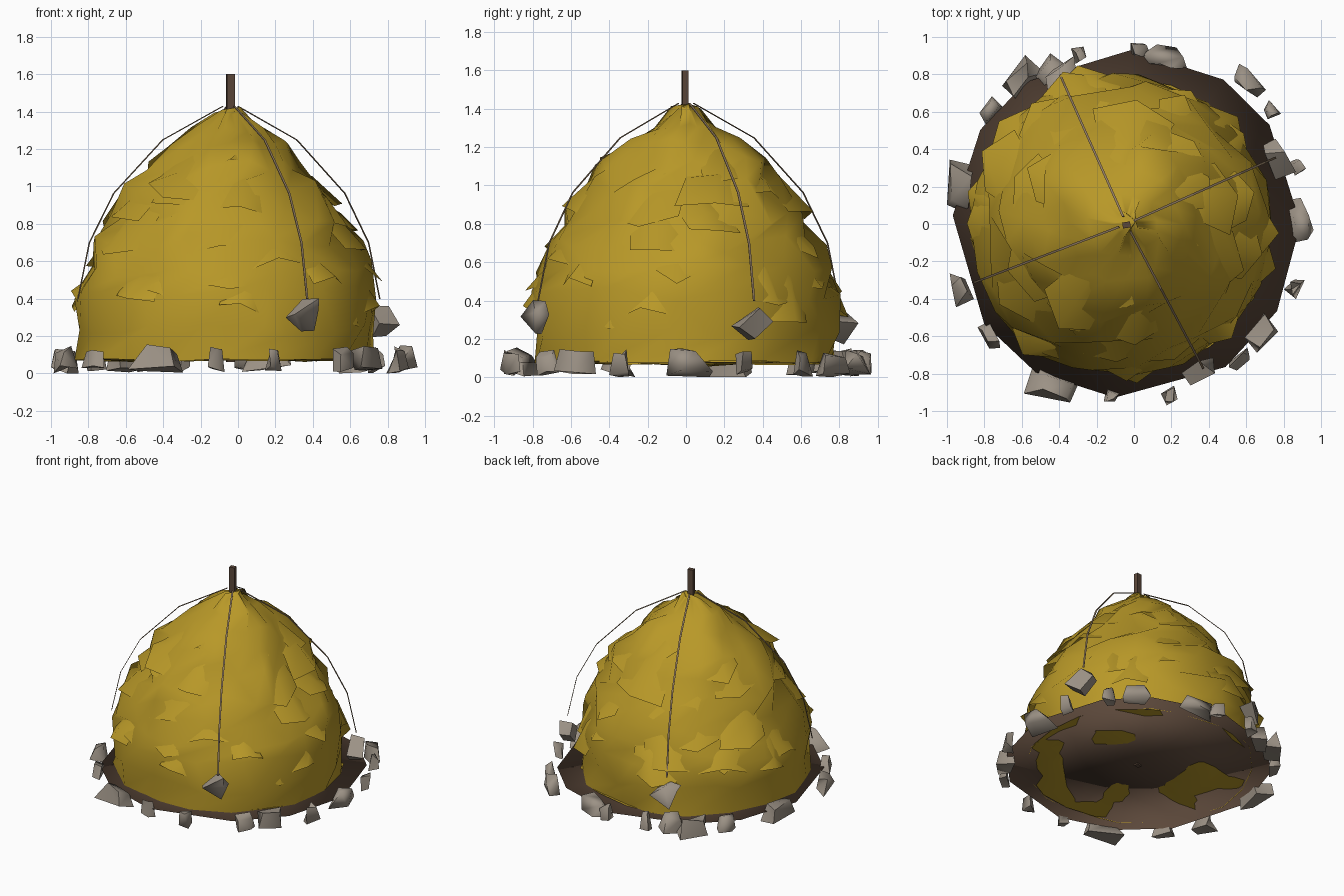
import bpy, bmesh, math, random
from math import cos, sin, pi
from mathutils import Vector, Matrix, noise

random.seed(5)
CX = -0.04

if bpy.data.objects.get("Cube"):
    bpy.data.objects.remove(bpy.data.objects["Cube"], do_unlink=True)


def material(name, rgb):
    m = bpy.data.materials.new(name)
    m.use_nodes = True
    m.diffuse_color = (*rgb, 1)
    m.node_tree.nodes["Principled BSDF"].inputs["Base Color"].default_value = (*rgb, 1)
    return m


HAY = material("golden hay", (0.48, 0.315, 0.021))
WOOD = material("dark brown wood", (0.105, 0.064, 0.042))
ROPE = material("tan rope", (0.27, 0.19, 0.115))
STONE = material("grey stone", (0.33, 0.285, 0.235))


def finish(name, bm, mat, angle=None):
    me = bpy.data.meshes.new(name)
    bm.to_mesh(me)
    bm.free()
    ob = bpy.data.objects.new(name, me)
    bpy.context.collection.objects.link(ob)
    me.materials.append(mat)
    if angle:
        bpy.ops.object.select_all(action="DESELECT")
        ob.select_set(True)
        bpy.context.view_layer.objects.active = ob
        bpy.ops.object.shade_smooth_by_angle(angle=math.radians(angle))


def polar(a, r, z):
    return Vector((CX + r * cos(a), r * sin(a), z))


def bridge(bm, lo, hi):
    for k in range(len(lo)):
        n = (k + 1) % len(lo)
        bm.faces.new((lo[k], lo[n], hi[n], hi[k]))


# Hay mound: lumpy rings following a dome profile
PROFILE = [(0.79, 0.075), (0.795, 0.25), (0.795, 0.42), (0.75, 0.56), (0.69, 0.7), (0.61, 0.85),
           (0.53, 1.0), (0.425, 1.12), (0.31, 1.23), (0.18, 1.31), (0.06, 1.4)]


def surface(a, z, out=0.0):
    r = PROFILE[-1][0]
    for (r0, z0), (r1, z1) in zip(PROFILE, PROFILE[1:]):
        if z <= z1:
            r = r0 + (r1 - r0) * (z - z0) / (z1 - z0)
            break
    bulge = 0.032 * cos(a - 3.4) * min(r / 0.4, 1)
    return polar(a, r + bulge + out, z)


SEGS = 20
bm = bmesh.new()
rings = []
for i, (r, z) in enumerate(PROFILE):
    lump = 0.022 if i < 3 else 0.058 if i < 8 else 0.025
    drop = 0.012 if i == 0 else 0.05 if i < 8 else 0.02
    ring = []
    for k in range(SEGS):
        a = 2 * pi * (k + i % 2 * 0.5 + random.uniform(-0.3, 0.3)) / SEGS
        p = surface(a, z, lump * random.uniform(-1, 1))
        p.z += drop * random.uniform(-1, 1)
        ring.append(bm.verts.new(p))
    rings.append(ring)
for lo, hi in zip(rings, rings[1:]):
    bridge(bm, lo, hi)
peak = bm.verts.new((CX + 0.05, 0.015, 1.425))
for k in range(SEGS):
    bm.faces.new((rings[-1][k], rings[-1][(k + 1) % SEGS], peak))

# Ragged flaps in loose layers: sunk at the top, flared at the lower edge
for z_row, count in ((0.44, 8), (0.6, 9), (0.8, 9), (0.98, 7), (1.14, 5)):
    for i in range(count):
        a = 2 * pi * (i + random.uniform(-0.4, 0.4)) / count + z_row * 9
        z = z_row + random.uniform(-0.08, 0.08)
        w = random.uniform(0.11, 0.2) / (1.3 - z * 0.75)
        h = random.uniform(0.18, 0.32)
        skew = random.uniform(-0.7, 0.7) * w
        flare = random.uniform(0.025, 0.09)
        vs = []
        for t in (0, 0.5, 1):
            row = []
            for s in (-1, 0, 1):
                out = flare * t * (1 - 0.6 * abs(s)) - 0.055 * (1 - t) - 0.025 * abs(s)
                lip = z + h * (0.5 - t) + random.uniform(-0.05, 0.05)
                p = surface(a + w * s + skew * t, lip, out + random.uniform(-0.015, 0.015))
                row.append(bm.verts.new(p))
            vs.append(row)
        for r in range(2):
            for c in range(2):
                bm.faces.new((vs[r + 1][c], vs[r + 1][c + 1], vs[r][c + 1], vs[r][c]))
finish("hay_mound", bm, HAY, 100)

# Uneven hay underside, dipping here and there through the base
bm = bmesh.new()
rows = []
for r in (0.78, 0.66, 0.54, 0.42, 0.3):
    ring = []
    for k in range(SEGS):
        p = polar(2 * pi * k / SEGS, r, 0)
        p.z = 0.076 + 0.04 * noise.noise(Vector((p.x * 3, p.y * 3, 5)))
        ring.append(bm.verts.new(p))
    rows.append(ring)
for lo, hi in zip(rows, rows[1:]):
    bridge(bm, lo, hi)
finish("hay_underside", bm, HAY, 60)

# Thin wooden base, a flat lens shaded smooth around its rim
bm = bmesh.new()
SIDES = 12
rim = [bm.verts.new(polar(2 * pi * k / SIDES + 0.09 * sin(k * 2), 0.93, 0.075)) for k in range(SIDES)]
under = bm.verts.new((CX, 0, 0.07))
upper = bm.verts.new((CX, 0, 0.08))
for k in range(SIDES):
    n = (k + 1) % SIDES
    bm.faces.new((rim[n], rim[k], under))
    bm.faces.new((rim[k], rim[n], upper))
finish("base_disc", bm, WOOD, 180)

# Square centre pole
bm = bmesh.new()
bmesh.ops.create_cube(bm, size=1)
bmesh.ops.transform(bm, verts=bm.verts, matrix=Matrix.Translation((CX, -0.005, 0.83))
                    @ Matrix.Rotation(0.15, 4, "Z") @ Matrix.Diagonal((0.042, 0.032, 1.54, 1)))
finish("centre_pole", bm, WOOD)

# Flat ropes draped from the top
ROPE_PATH = [(0.045, 1.43), (0.39, 1.25), (0.67, 0.965), (0.81, 0.7), (0.875, 0.4)]
ROPE_ANGLES = {"front": -62, "left": 24, "back": 114, "right": 201}
for side, deg in ROPE_ANGLES.items():
    a = math.radians(deg)
    across = Vector((-sin(a), cos(a), 0)) * 0.006
    bm = bmesh.new()
    prev = None
    for r, z in ROPE_PATH:
        low, top = polar(a, r - 0.003, z - 0.003), polar(a, r, z)
        cur = [bm.verts.new(p) for p in (low - across, low + across, top + across, top - across)]
        if prev:
            bridge(bm, prev, cur)
        else:
            bm.faces.new(cur)
        prev = cur
    bm.faces.new(prev)
    bmesh.ops.recalc_face_normals(bm, faces=bm.faces)
    finish(side + "_rope", bm, ROPE)


def stone(name, centre, size, yaw, tilt=0.0):
    """Chipped block with uneven corners."""
    bm = bmesh.new()
    bmesh.ops.create_cube(bm, size=1)
    for v in bm.verts:
        if v.co.z > 0:
            v.co.xy *= 0.7
        v.co += Vector([random.uniform(-0.24, 0.24) for _ in range(3)])
        v.co = Vector([c * s for c, s in zip(v.co, size)])
    turn = Matrix.Rotation(yaw, 3, "Z") @ Matrix.Rotation(tilt, 3, "Y")
    bmesh.ops.rotate(bm, verts=bm.verts, matrix=turn)
    bmesh.ops.translate(bm, verts=bm.verts, vec=centre)
    bmesh.ops.triangulate(bm, faces=bm.faces)
    for v in bm.verts:
        v.co.z = max(v.co.z, 0)
        v.co.x = min(max(v.co.x, -1), 1)
    bmesh.ops.recalc_face_normals(bm, faces=bm.faces)
    finish(name, bm, STONE, 75)


# Ring of stones: x, y, length
STONES = [(-.62, .76, .2), (-.45, .82, .15), (-.28, .91, .07), (-.77, .61, .12),
          (.02, .93, .1), (.16, .89, .18), (.61, .76, .17), (.73, .6, .08),
          (.89, .01, .19), (.86, -.34, .1), (.68, -.58, .17), (.56, -.73, .11),
          (.19, -.92, .07), (-.12, -.92, .07), (-.43, -.86, .22), (-.78, -.6, .12),
          (-.93, -.34, .13), (-.93, .2, .2), (.87, .31, .09)]
for i, (x, y, s) in enumerate(STONES):
    stone(f"ring_stone_{i + 1}", (x, y, 0.073), (s, max(s * 0.6, 0.065), 0.09 + 0.1 * s),
          math.atan2(y, x) + pi / 2 + random.uniform(-0.3, 0.3))

# Weights hung on the rope ends
for side, z in (("front", 0.32), ("left", 0.28), ("back", 0.28)):
    a = math.radians(ROPE_ANGLES[side])
    stone(side + "_rope_weight", polar(a, 0.88, z), (0.12, 0.09, 0.13), a + pi / 2, 0.7)
